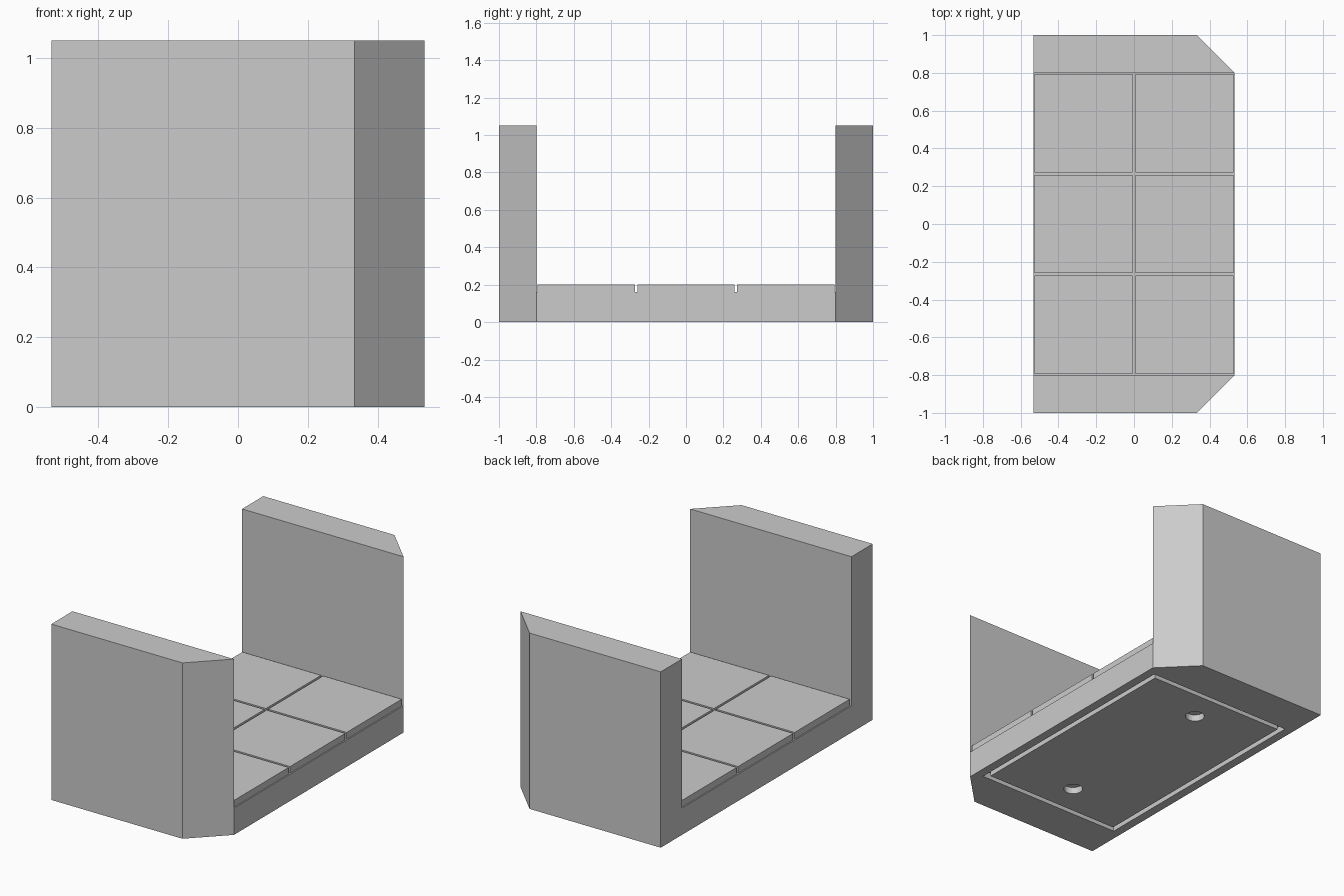
import bpy, bmesh

cube = bpy.data.objects.get("Cube")
if cube:
    bpy.data.objects.remove(cube, do_unlink=True)

GREY = (0.6, 0.6, 0.6, 1.0)
stone = bpy.data.materials.new("stone grey")
stone.use_nodes = True
stone.diffuse_color = GREY
stone.node_tree.nodes["Principled BSDF"].inputs["Base Color"].default_value = GREY

TILE = 1.6 / 3          # pitch of the floor tiles
HALF = TILE             # half width: two tiles across
WALL = 0.2              # wall thickness, also the corner cut
HEIGHT = 1.05
FLOOR, LEDGE = 0.2, 0.16
GAP = 0.007             # tile inset on each side
DEPTH = 0.04            # recess depth underneath


def prism(name, outline, z0, z1):
    """Extrude a flat outline from z0 up to z1."""
    bm = bmesh.new()
    face = bm.faces.new([bm.verts.new((x, y, z0)) for x, y in outline])
    top = bmesh.ops.extrude_face_region(bm, geom=[face])["geom"]
    moved = [v for v in top if isinstance(v, bmesh.types.BMVert)]
    bmesh.ops.translate(bm, verts=moved, vec=(0, 0, z1 - z0))
    bmesh.ops.recalc_face_normals(bm, faces=bm.faces)
    mesh = bpy.data.meshes.new(name)
    bm.to_mesh(mesh)
    bm.free()
    mesh.materials.append(stone)
    obj = bpy.data.objects.new(name, mesh)
    bpy.context.collection.objects.link(obj)
    return obj


def box(name, x, y, half_x, half_y, z0, z1):
    signs = [(-1, -1), (1, -1), (1, 1), (-1, 1)]
    return prism(name, [(x + a * half_x, y + b * half_y) for a, b in signs], z0, z1)


def cut(target, cutter):
    """Subtract the cutter and discard it."""
    cutter.hide_render = True
    mod = target.modifiers.new("cut", "BOOLEAN")
    mod.operation, mod.solver, mod.object = "DIFFERENCE", "EXACT", cutter
    bpy.context.view_layer.objects.active = target
    bpy.ops.object.modifier_apply(modifier=mod.name)
    bpy.data.objects.remove(cutter, do_unlink=True)


# Body: cut-corner footprint with the space between the end walls removed
side = 1 - WALL
footprint = [(-HALF, -1), (HALF - WALL, -1), (HALF, -side),
             (HALF, side), (HALF - WALL, 1), (-HALF, 1)]
body = prism("floor_and_end_walls", footprint, 0, HEIGHT)
cut(body, box("opening_cutter", 0, 0, 1, side, LEDGE, HEIGHT + 1))

# Underside: recess holding a slightly smaller panel, leaving a thin groove
cut(body, box("recess_cutter", 0, 0, 0.48, 0.75, -1, DEPTH))
panel = box("underside_panel", 0, 0, 0.45, 0.72, 0, DEPTH)

# Two round sockets through the panel
for y in (-TILE, TILE):
    bpy.ops.mesh.primitive_cylinder_add(vertices=32, radius=0.053, depth=1, location=(0, y, 0))
    cut(panel, bpy.context.object)

# Floor tiles: two across, three along
half_tile = TILE / 2 - GAP
for i, x in enumerate((-TILE / 2, TILE / 2)):
    for j in range(3):
        box(f"floor_tile_{i + 1}_{j + 1}", x, (j - 1) * TILE,
            half_tile, half_tile, LEDGE, FLOOR)
